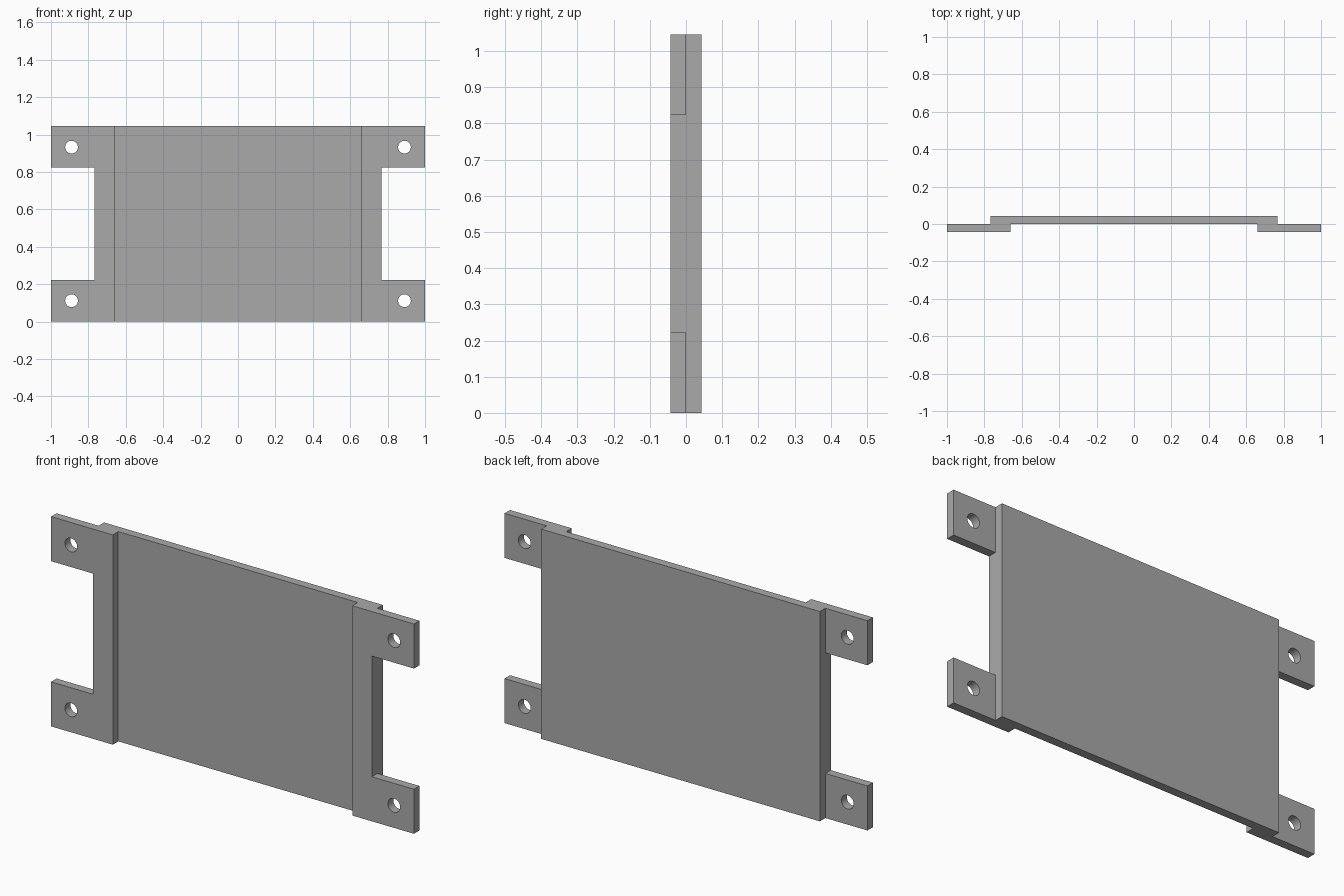
import bpy
import bmesh
from math import radians
from mathutils import Matrix

HEIGHT = 1.045
THICK = 0.043
TAB = 0.222          # height of each mounting tab
PLATE_X = 0.768      # half width of the back plate
INNER_X = 0.66       # inner edge of the side brackets

cube = bpy.data.objects.get("Cube")
if cube:
    bpy.data.objects.remove(cube, do_unlink=True)

grey = bpy.data.materials.new("plain grey")
grey.use_nodes = True
colour = (0.4, 0.4, 0.4, 1)
grey.diffuse_color = colour
grey.node_tree.nodes["Principled BSDF"].inputs["Base Color"].default_value = colour


def add_object(name, bm):
    bmesh.ops.recalc_face_normals(bm, faces=bm.faces)
    mesh = bpy.data.meshes.new(name)
    bm.to_mesh(mesh)
    bm.free()
    mesh.materials.append(grey)
    obj = bpy.data.objects.new(name, mesh)
    bpy.context.collection.objects.link(obj)
    return obj


def extruded(name, outline, y0, y1):
    """Extrude an (x, z) outline from y0 to y1."""
    bm = bmesh.new()
    face = bm.faces.new([bm.verts.new((x, y0, z)) for x, z in outline])
    grown = bmesh.ops.extrude_face_region(bm, geom=[face])["geom"]
    verts = [v for v in grown if isinstance(v, bmesh.types.BMVert)]
    bmesh.ops.translate(bm, verts=verts, vec=(0, y1 - y0, 0))
    return add_object(name, bm)


# Back plate
extruded("back_plate", [(-PLATE_X, 0), (PLATE_X, 0), (PLATE_X, HEIGHT), (-PLATE_X, HEIGHT)], 0, THICK)

# Bolt hole cutters
bm = bmesh.new()
for z in (0.112, HEIGHT - 0.112):
    place = Matrix.Translation((0.89, -THICK / 2, z)) @ Matrix.Rotation(radians(90), 4, "X")
    bmesh.ops.create_cone(bm, cap_ends=True, segments=32, radius1=0.034, radius2=0.034,
                          depth=THICK * 3, matrix=place)
cutter = add_object("hole_cutter", bm)
cutter.hide_render = True
cutter.hide_viewport = True
cutter.display_type = "WIRE"

# C-shaped side brackets with two drilled tabs each
bracket = extruded("side_brackets", [
    (INNER_X, 0), (1, 0), (1, TAB), (PLATE_X, TAB),
    (PLATE_X, HEIGHT - TAB), (1, HEIGHT - TAB), (1, HEIGHT), (INNER_X, HEIGHT)], -THICK, 0)
drill = bracket.modifiers.new("drill", "BOOLEAN")
drill.operation = "DIFFERENCE"
drill.solver = "EXACT"
drill.object = cutter
bracket.modifiers.new("mirror", "MIRROR").use_axis[0] = True

# Smooth hole walls, sharp edges elsewhere
bpy.ops.object.select_all(action="DESELECT")
bracket.select_set(True)
bpy.context.view_layer.objects.active = bracket
bpy.ops.object.shade_smooth_by_angle(angle=radians(30))
